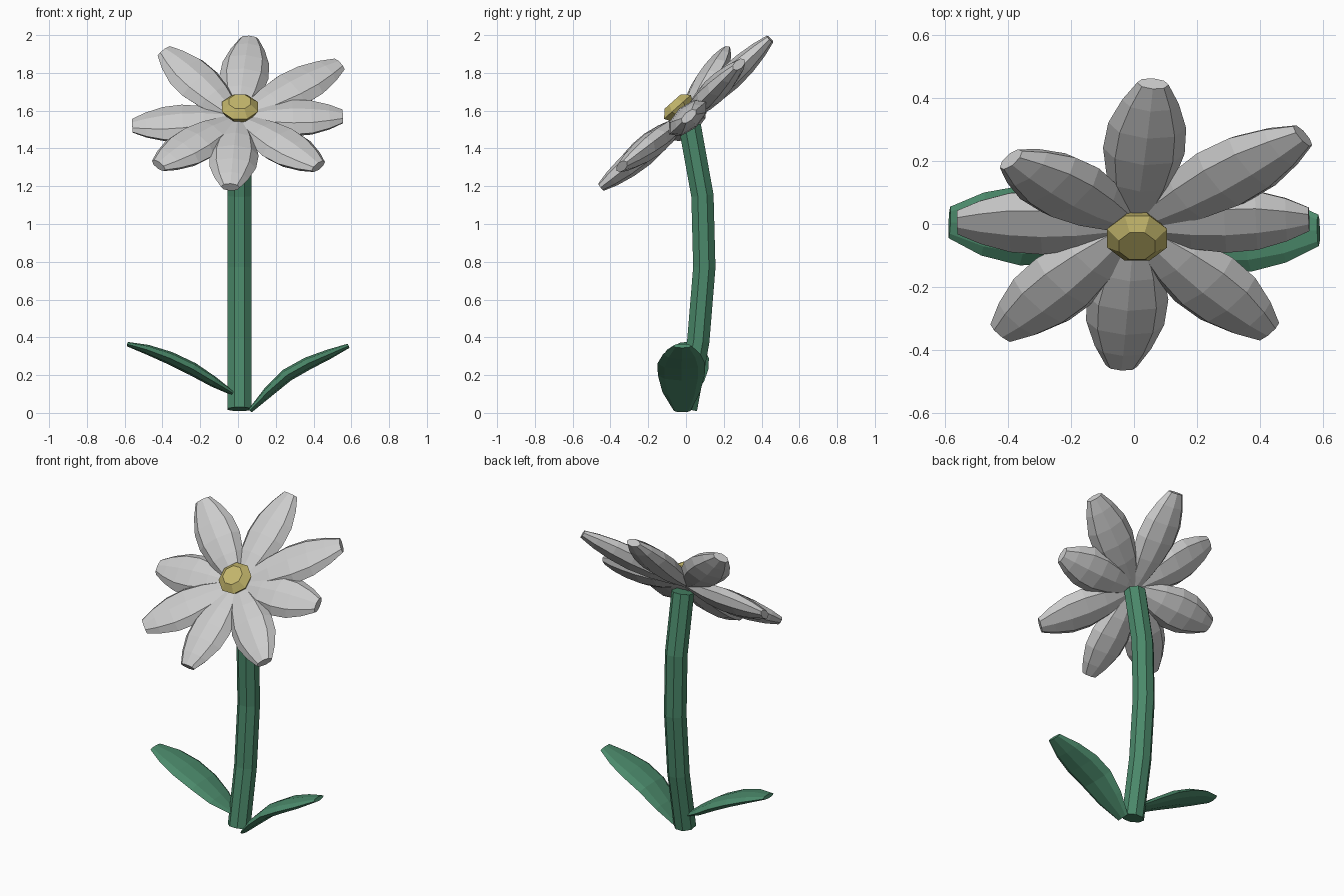
import bpy
import math
from mathutils import Vector

if "Cube" in bpy.data.objects:
    bpy.data.objects.remove(bpy.data.objects["Cube"])

GREEN = (0.07, 0.25, 0.145, 1)
YELLOW = (0.55, 0.47, 0.15, 1)


def material(name, color):
    m = bpy.data.materials.new(name)
    m.diffuse_color = color
    m.use_nodes = True
    m.node_tree.nodes["Principled BSDF"].inputs["Base Color"].default_value = m.diffuse_color
    return m


green = material("green", GREEN)
yellow = material("yellow", YELLOW)


def loft(name, path, widths, thicks, up, mat=None, sides=8, turn=0.0):
    """Flat-shaded tube of elliptical rings along a path; thickness lies along 'up'."""
    path = [Vector(p) for p in path]
    verts, faces = [], []
    n = len(path)
    for i, p in enumerate(path):
        tangent = (path[min(i + 1, n - 1)] - path[max(i - 1, 0)]).normalized()
        side = tangent.cross(Vector(up)).normalized()
        normal = side.cross(tangent)
        for k in range(sides):
            a = 2 * math.pi * k / sides + turn
            verts.append(p + side * widths[i] * math.cos(a) + normal * thicks[i] * math.sin(a))
    for i in range(n - 1):
        for k in range(sides):
            j = (k + 1) % sides
            faces.append((i * sides + j, i * sides + k, (i + 1) * sides + k, (i + 1) * sides + j))
    faces.append(tuple(range(sides)))
    faces.append(tuple(reversed(range((n - 1) * sides, n * sides))))
    mesh = bpy.data.meshes.new(name)
    mesh.from_pydata(verts, [], faces)
    mesh.update()
    obj = bpy.data.objects.new(name, mesh)
    bpy.context.collection.objects.link(obj)
    if mat:
        mesh.materials.append(mat)
    return obj


# Bent octagonal stem
stem = [(0.008, 0.0, 0.02), (0.008, 0.065, 0.38), (0.008, 0.097, 0.77),
        (0.008, 0.087, 1.15), (0.008, 0.02, 1.52)]
loft("stem", stem, [0.068] * 5, [0.064] * 5, (0, -1, 0), green, turn=math.pi / 8)

# Petals, each running from the head centre to its tip
head_normal = Vector((0, -0.665, 0.747))
base = Vector((0, -0.005, 1.56))
tips = [(0.06, 0.445, 1.98), (0.535, 0.28, 1.845), (0.555, 0.015, 1.57), (0.425, -0.34, 1.305),
        (-0.04, -0.45, 1.195), (-0.42, -0.345, 1.31), (-0.56, 0.005, 1.52), (-0.39, 0.205, 1.915)]
steps = [0.0, 0.14, 0.32, 0.52, 0.7, 0.87, 1.0]
petal_w = [0.035, 0.068, 0.106, 0.13, 0.124, 0.09, 0.05]
petal_t = [0.02, 0.038, 0.058, 0.067, 0.061, 0.045, 0.024]
for i, tip in enumerate(tips):
    along = Vector(tip) - base
    path = [base + along * t - head_normal * 0.02 * t * (1 - t) for t in steps]
    loft(f"petal_{i + 1}", path, petal_w, petal_t, head_normal)

# Flower centre: bevelled octagonal button
button_mid = Vector((0.01, -0.045, 1.62))
button = [button_mid + head_normal * d for d in (-0.055, 0.0, 0.038)]
radii = [0.07, 0.103, 0.062]
loft("flower_centre", button, radii, radii, (1, 0, 0), yellow, turn=math.pi / 8)

# Two curved leaves at the foot of the stem
leaf_w = [0.045, 0.1, 0.124, 0.126, 0.1, 0.05]
leaf_t = [0.012, 0.028, 0.035, 0.034, 0.026, 0.012]
right_leaf = [(0.065, -0.02, 0.012), (0.16, -0.025, 0.11), (0.26, -0.025, 0.2),
              (0.37, -0.025, 0.262), (0.48, -0.022, 0.31), (0.585, -0.02, 0.355)]
left_leaf = [(-0.03, 0.0, 0.105), (-0.13, -0.005, 0.165), (-0.24, -0.005, 0.232),
             (-0.36, -0.005, 0.29), (-0.48, 0.0, 0.335), (-0.585, 0.005, 0.364)]
loft("right_leaf", right_leaf, leaf_w, leaf_t, (0, 0, 1), green)
loft("left_leaf", left_leaf, leaf_w, leaf_t, (0, 0, 1), green)
